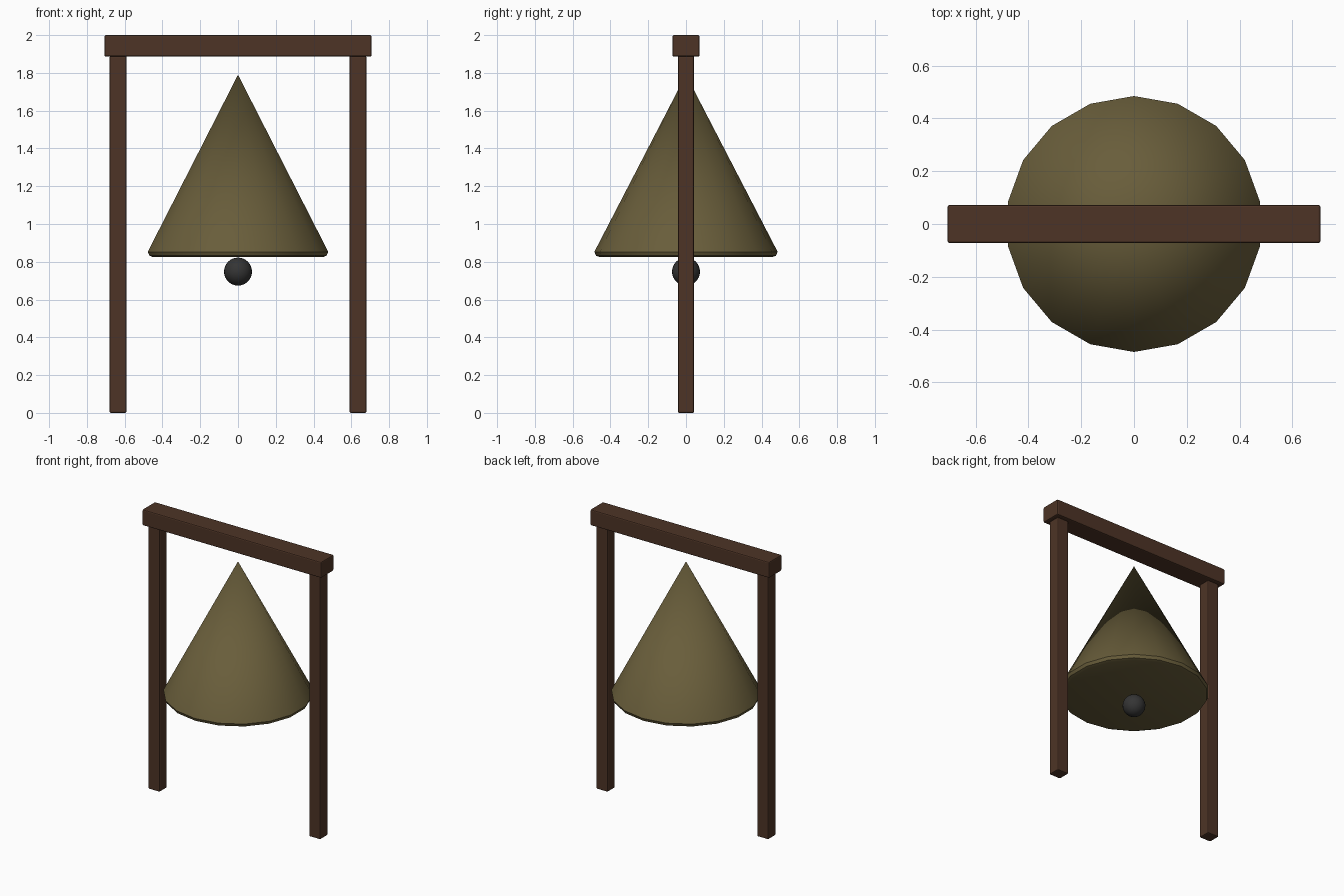
import bpy, bmesh
from math import pi, radians

if "Cube" in bpy.data.objects:
    bpy.data.objects.remove(bpy.data.objects["Cube"])


def material(name, rgb):
    m = bpy.data.materials.new(name)
    m.diffuse_color = (*rgb, 1)
    m.use_nodes = True
    m.node_tree.nodes["Principled BSDF"].inputs["Base Color"].default_value = m.diffuse_color
    return m


wood = material("dark_wood", (0.075, 0.034, 0.019))
bronze = material("aged_bronze", (0.14, 0.11, 0.043))
iron = material("iron", (0.035, 0.035, 0.035))


def timber(name, centre, size):
    bpy.ops.mesh.primitive_cube_add(size=1, location=centre)
    ob = bpy.context.object
    ob.name = name
    ob.scale = size
    bpy.ops.object.transform_apply(location=False, rotation=False, scale=True)
    bev = ob.modifiers.new("soft_edges", 'BEVEL')
    bev.width = 0.008
    bev.segments = 2
    ob.data.materials.append(wood)
    return ob


# Frame: two posts and a crossbeam
for side, x in (("left", -0.635), ("right", 0.635)):
    timber(side + "_post", (x, 0, 0.945), (0.09, 0.086, 1.89))
timber("crossbeam", (0, 0, 1.943), (1.414, 0.144, 0.114))

# Bell: 18-sided closed cone with a rounded lower rim
SIDES = 18
bm = bmesh.new()
rings = []
for r, z in ((0.457, 0.825), (0.476, 0.832), (0.485, 0.853)):
    ring = bmesh.ops.create_circle(bm, segments=SIDES, radius=r)["verts"]
    for v in ring:
        v.co.z = z
    rings.append(ring)
apex = bm.verts.new((0, 0, 1.79))
bm.faces.new(rings[0])
for i in range(SIDES):
    j = (i + 1) % SIDES
    for a, b in zip(rings, rings[1:]):
        bm.faces.new((a[i], a[j], b[j], b[i]))
    bm.faces.new((rings[-1][i], rings[-1][j], apex))
bmesh.ops.recalc_face_normals(bm, faces=bm.faces)
mesh = bpy.data.meshes.new("bell")
bm.to_mesh(mesh)
bm.free()
bell = bpy.data.objects.new("bell", mesh)
bpy.context.collection.objects.link(bell)
mesh.materials.append(bronze)
bpy.ops.object.select_all(action='DESELECT')
bell.select_set(True)
bpy.context.view_layer.objects.active = bell
bpy.ops.object.shade_smooth_by_angle(angle=radians(35))

# Clapper ball below the bell mouth
bpy.ops.mesh.primitive_uv_sphere_add(segments=24, ring_count=16, radius=0.074,
                                     location=(0, 0, 0.748))
clapper = bpy.context.object
clapper.name = "clapper"
clapper.data.materials.append(iron)
bpy.ops.object.shade_smooth()
